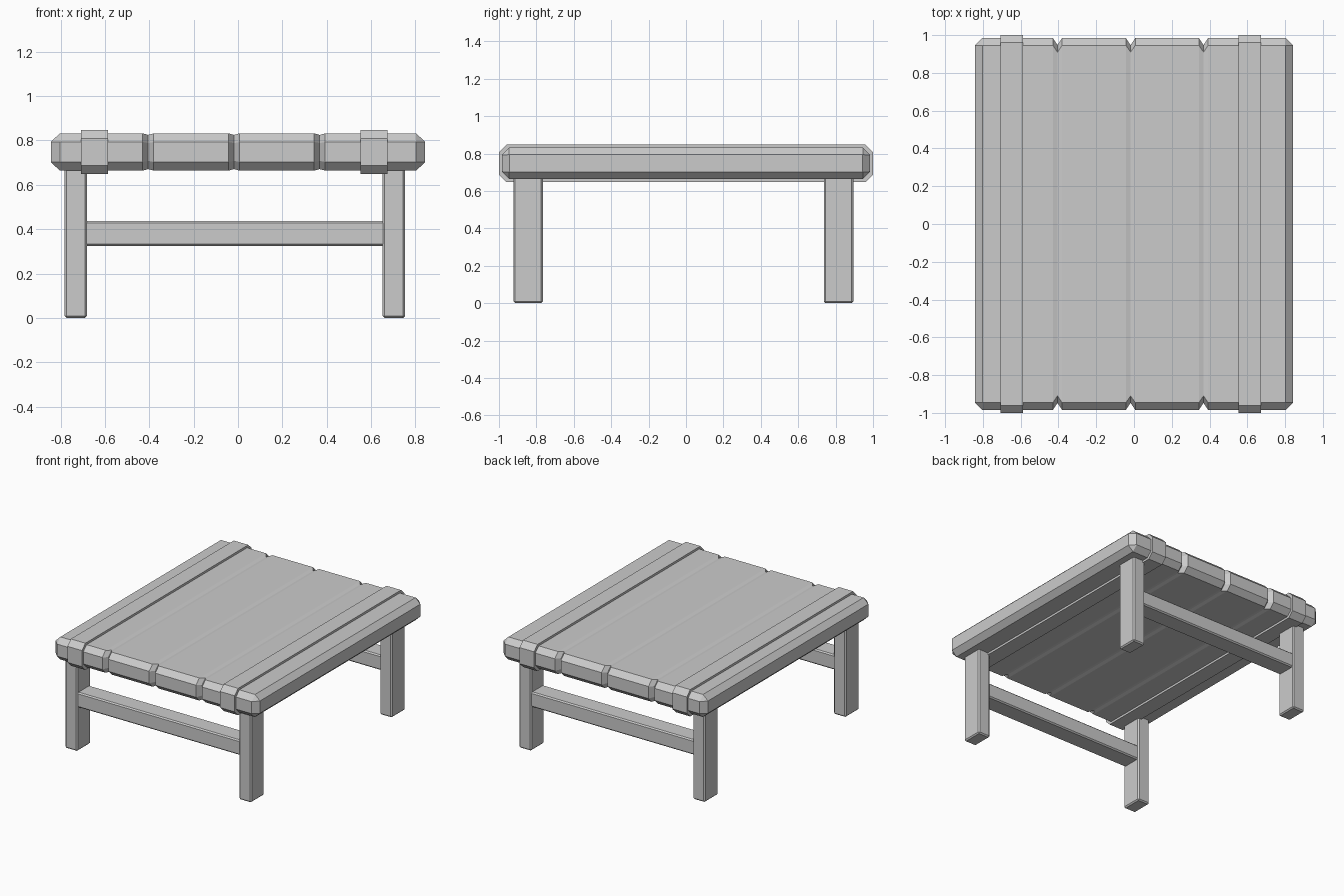
import bpy, bmesh

if "Cube" in bpy.data.objects:
    bpy.data.objects.remove(bpy.data.objects["Cube"])

TOP_Z = 0.748


def finish(name, bm):
    bmesh.ops.recalc_face_normals(bm, faces=bm.faces[:])
    mesh = bpy.data.meshes.new(name)
    bm.to_mesh(mesh)
    bm.free()
    ob = bpy.data.objects.new(name, mesh)
    bpy.context.collection.objects.link(ob)
    return ob


def box(name, lo, hi, bevel):
    bm = bmesh.new()
    bmesh.ops.create_cube(bm, size=1)
    for v in bm.verts:
        v.co = [(a + b) / 2 + c * (b - a) for a, b, c in zip(lo, hi, v.co)]
    bmesh.ops.bevel(bm, geom=bm.edges[:], offset=bevel, segments=1, affect='EDGES')
    return finish(name, bm)


def octagon(bm, x, y, z, c):
    pts = [(y, z - c), (y - c, z), (c - y, z), (-y, z - c),
           (-y, c - z), (c - y, -z), (y - c, -z), (y, c - z)]
    return [bm.verts.new((x, py, TOP_Z + pz)) for py, pz in pts]


# Table top: chamfered octagonal sections lofted along x
END = (0.945, 0.046, 0.0)
BODY = (0.985, 0.084, 0.039)
STRAP = (1.0, 0.1, 0.04)
GROOVE = (0.947, 0.077, 0.037)

stations = [(-0.843, END), (-0.803, BODY)]
# Raised strap, three plank grooves, raised strap
for kind, x in (('strap', -0.647), ('groove', -0.405), ('groove', -0.018),
                ('groove', 0.368), ('strap', 0.613)):
    if kind == 'strap':
        a, b = x - 0.06, x + 0.06
        stations += [(a, BODY), (a, STRAP), (b, STRAP), (b, BODY)]
    else:
        stations += [(x - 0.025, BODY), (x, GROOVE), (x + 0.025, BODY)]
stations += [(0.803, BODY), (0.843, END)]

bm = bmesh.new()
rings = [octagon(bm, x, *sec) for x, sec in stations]
for r, s in zip(rings, rings[1:]):
    for i in range(8):
        j = (i + 1) % 8
        bm.faces.new((r[i], r[j], s[j], s[i]))
bm.faces.new(rings[0])
bm.faces.new(rings[-1])
bmesh.ops.remove_doubles(bm, verts=bm.verts[:], dist=0.0005)
finish("table_top", bm)

# Legs and the crossbar joining each pair
for end, y0, y1 in (("front", -0.922, -0.765), ("back", 0.737, 0.895)):
    for side, x0, x1 in (("left", -0.782, -0.681), ("right", 0.652, 0.753)):
        box(f"{end}_{side}_leg", (x0, y0, 0), (x1, y1, 0.68), 0.009)
    box(f"{end}_crossbar", (-0.695, y0 + 0.008, 0.325), (0.667, y1 - 0.008, 0.437), 0.009)
